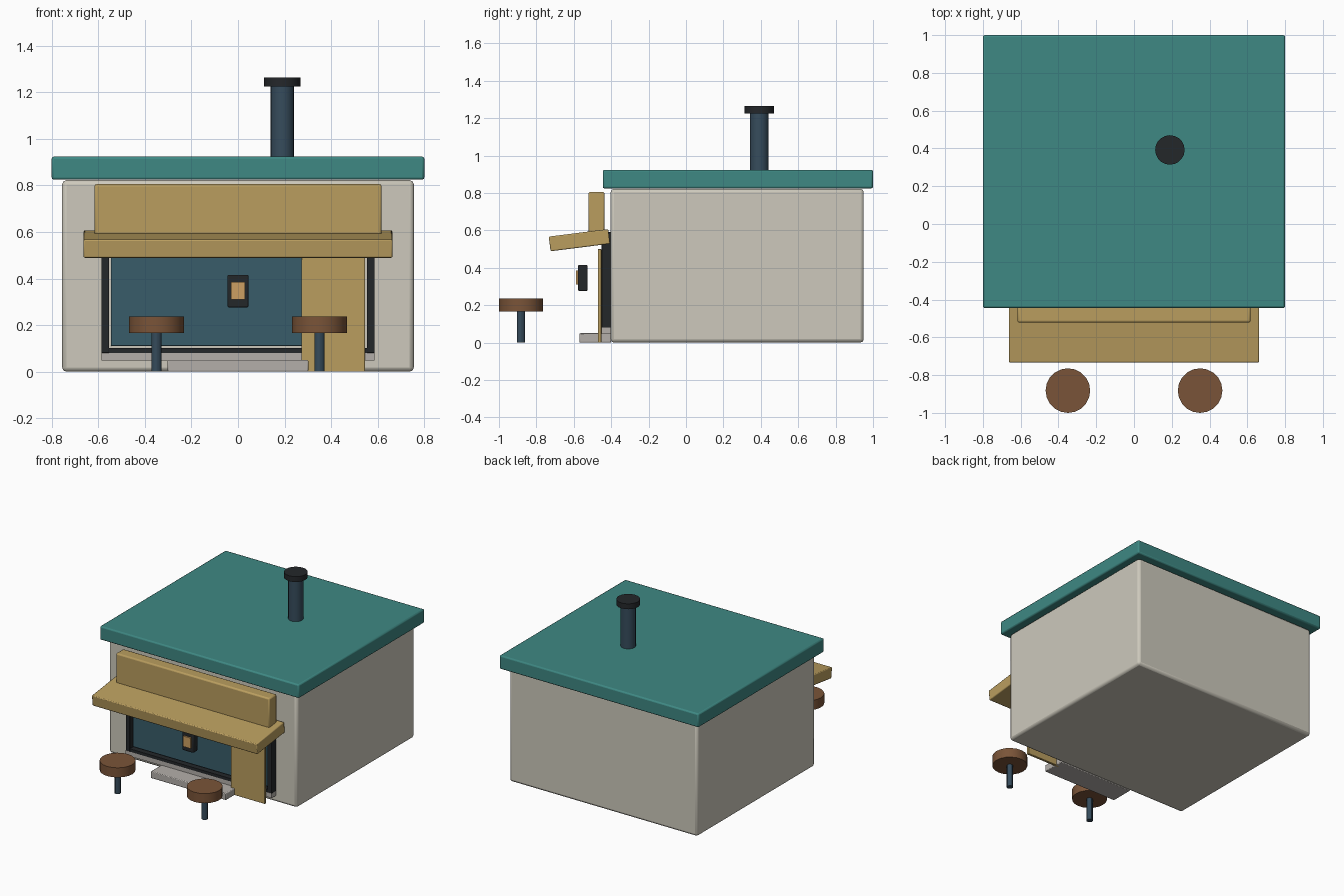
import bpy
from math import radians

if "Cube" in bpy.data.objects:
    bpy.data.objects.remove(bpy.data.objects["Cube"])


def material(name, rgb):
    # picture colours converted to linear
    m = bpy.data.materials.new(name)
    m.diffuse_color = [((c / 255 + 0.055) / 1.055) ** 2.4 for c in rgb] + [1]
    m.use_nodes = True
    m.node_tree.nodes["Principled BSDF"].inputs["Base Color"].default_value = m.diffuse_color
    return m


cream = material("cream", (205, 201, 188))
teal = material("teal", (62, 136, 131))
tan = material("tan", (186, 158, 95))
dark = material("dark", (36, 39, 42))
blue = material("blue", (56, 92, 106))
steel = material("steel", (54, 76, 92))
wood = material("wood", (122, 84, 56))
stone = material("stone", (180, 175, 170))
glow = material("glow", (205, 160, 98))


def finish(name, mat):
    ob = bpy.context.object
    ob.name = name
    ob.data.materials.append(mat)
    return ob


def box(name, x, y, z, mat, bevel=0.0, tilt=0.0):
    # each of x, y, z is a (low, high) range
    bpy.ops.mesh.primitive_cube_add(
        size=1, location=[(a + b) / 2 for a, b in (x, y, z)])
    ob = finish(name, mat)
    ob.scale = [b - a for a, b in (x, y, z)]
    bpy.ops.object.transform_apply(location=False, rotation=False, scale=True)
    ob.rotation_euler.x = radians(tilt)
    if bevel:
        mod = ob.modifiers.new("Bevel", 'BEVEL')
        mod.width = bevel
        mod.segments = 2
        bpy.ops.object.shade_smooth_by_angle(angle=radians(35))
    return ob


def cylinder(name, x, y, z, radius, mat, sides=20):
    bpy.ops.mesh.primitive_cylinder_add(
        vertices=sides, radius=radius, depth=z[1] - z[0],
        location=(x, y, (z[0] + z[1]) / 2))
    ob = finish(name, mat)
    bpy.ops.object.shade_smooth_by_angle(angle=radians(30))
    return ob


# Building shell and roof
box("walls", (-0.755, 0.755), (-0.403, 0.95), (0, 0.822), cream, 0.018)
box("roof", (-0.8, 0.8), (-0.445, 1.0), (0.824, 0.924), teal, 0.01)

# Chimney
cylinder("chimney_pipe", 0.19, 0.392, (0.9, 1.227), 0.05, steel)
cylinder("chimney_cap", 0.19, 0.392, (1.225, 1.264), 0.078, dark)

# Sign board and sloping awning
box("sign_board", (-0.617, 0.617), (-0.522, -0.435), (0.585, 0.805), tan, 0.01)
box("awning", (-0.663, 0.663), (-0.73, -0.41), (0.508, 0.587), tan, 0.006, tilt=7.2)

# Dark frame around the entrance
for side in (-1, 1):
    box("frame_post", sorted((side * 0.553, side * 0.587)), (-0.452, -0.4),
        (0.08, 0.59), dark, 0.003)
box("frame_bottom", (-0.553, 0.553), (-0.452, -0.4), (0.08, 0.101), dark)
box("frame_top", (-0.553, 0.553), (-0.452, -0.4), (0.56, 0.59), dark)

# Door, sliding panel, sill and step
box("door", (-0.545, 0.545), (-0.43, -0.4), (0.11, 0.555), blue, 0.003)
box("sliding_panel", (0.272, 0.545), (-0.471, -0.453), (0, 0.5), tan, 0.003)
box("sill", (-0.587, 0.587), (-0.452, -0.4), (0.047, 0.081), stone)
box("step", (-0.302, 0.302), (-0.57, -0.4), (0, 0.05), stone, 0.005)

# Hanging lantern
box("lantern_case", (-0.045, 0.045), (-0.577, -0.527), (0.276, 0.416), dark, 0.006)
box("lantern_light", (-0.029, 0.029), (-0.588, -0.57), (0.31, 0.386), glow)

# Stools
for side in (-1, 1):
    cylinder("stool_leg", side * 0.35, -0.882, (0, 0.17), 0.022, steel, 12)
    cylinder("stool_seat", side * 0.35, -0.882, (0.166, 0.236), 0.118, wood, 20)
